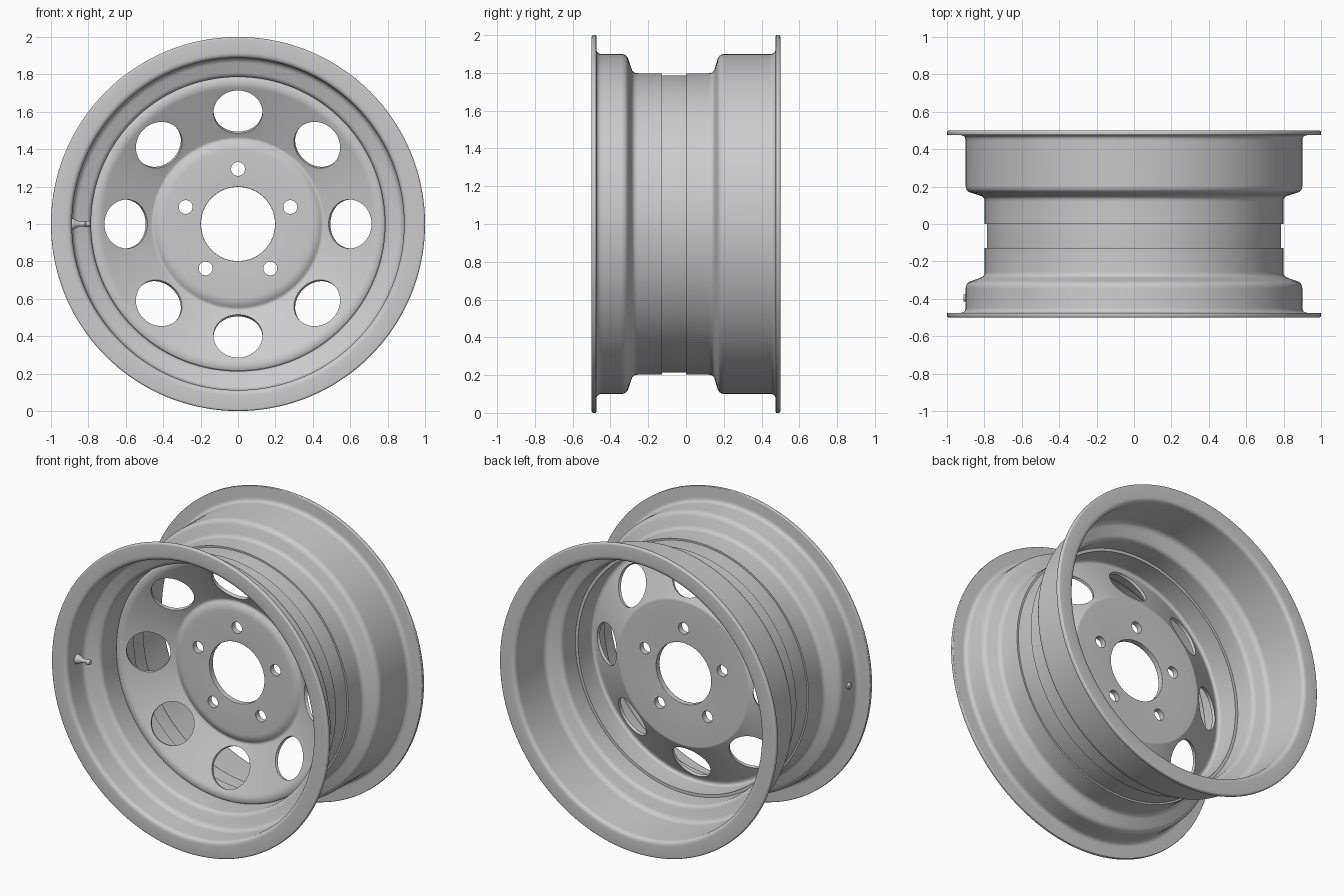
import bpy, bmesh
from math import pi, sin, cos, radians
from mathutils import Vector, Matrix

if "Cube" in bpy.data.objects:
    bpy.data.objects.remove(bpy.data.objects["Cube"])

SEGMENTS = 144
CENTRE = (0, 0, 1)


def rounded(points, steps=5):
    """Turn (radius, y, setback) corners into a closed profile with rounded corners."""
    out = []
    for i, (r, y, d) in enumerate(points):
        p = Vector((r, y))
        if d == 0:
            out.append(p)
            continue
        a = Vector(points[i - 1][:2])
        b = Vector(points[(i + 1) % len(points)][:2])
        a = p + (a - p).normalized() * d
        b = p + (b - p).normalized() * d
        for k in range(steps + 1):
            t = k / steps
            out.append(a * (1 - t) ** 2 + p * 2 * t * (1 - t) + b * t * t)
    return out


def smooth(obj, angle=30):
    bpy.ops.object.select_all(action='DESELECT')
    obj.select_set(True)
    bpy.context.view_layer.objects.active = obj
    bpy.ops.object.shade_smooth_by_angle(angle=radians(angle))


def add_object(name, bm, location):
    mesh = bpy.data.meshes.new(name)
    bm.to_mesh(mesh)
    bm.free()
    obj = bpy.data.objects.new(name, mesh)
    obj.location = location
    bpy.context.collection.objects.link(obj)
    return obj


def lathe(name, points, segments=SEGMENTS, location=CENTRE):
    """Revolve a closed (radius, y) profile about the y axis."""
    profile = rounded(points)
    bm = bmesh.new()
    rings = []
    for s in range(segments):
        a = 2 * pi * s / segments
        rings.append([bm.verts.new((p.x * cos(a), p.y, p.x * sin(a))) for p in profile])
    n = len(profile)
    for s in range(segments):
        r0, r1 = rings[s], rings[(s + 1) % segments]
        for k in range(n):
            m = (k + 1) % n
            if profile[k].x + profile[m].x > 1e-6:
                bm.faces.new((r0[k], r0[m], r1[m], r1[k]))
    bmesh.ops.remove_doubles(bm, verts=bm.verts, dist=1e-5)
    bmesh.ops.recalc_face_normals(bm, faces=bm.faces)
    return add_object(name, bm, location)


# Front half of the barrel, with its outer flange
front_rim = lathe("front_rim", [
    (.798, -.127, 0), (.798, -.28, .025), (.900, -.315, .03), (.900, -.475, .03),
    (1.00, -.475, .006), (1.00, -.50, .012), (.888, -.50, .03), (.888, -.327, .03),
    (.786, -.292, .025), (.786, -.127, 0)])

# Rear half of the barrel, deeper than the front
rear_rim = lathe("rear_rim", [
    (.798, 0, 0), (.798, .145, .025), (.900, .175, .03), (.900, .475, .03),
    (1.00, .475, .006), (1.00, .50, .012), (.888, .50, .03), (.888, .187, .03),
    (.786, .157, .025), (.786, 0, 0)])

# Dished centre disc: raised hub pad, sloping web, rolled outer flange
disc = lathe("wheel_disc", [
    (.198, -.012, .004), (.420, -.012, .025), (.455, .010, .012), (.752, -.152, .03),
    (.787, -.140, .015), (.787, .02, 0), (.767, .02, 0), (.767, -.125, .015),
    (.745, -.128, .012), (.470, .025, .006), (.198, .025, .004)])

# Cutters: eight round windows square to the web, five lug holes
cut = bmesh.new()
TILT = radians(28.6)


def cylinder(angle, distance, y, radius, depth, tilt, segments):
    # Cylinder axis lies along y, leaned towards the wheel axis
    m = (Matrix.Rotation(-angle, 4, 'Y') @ Matrix.Translation((distance, y, 0))
         @ Matrix.Rotation(tilt, 4, 'Z') @ Matrix.Rotation(pi / 2, 4, 'X'))
    bmesh.ops.create_cone(cut, cap_ends=True, segments=segments, radius1=radius,
                          radius2=radius, depth=depth, matrix=m)


for i in range(8):
    cylinder(i * pi / 4, .604, -.06, .131, .13, -TILT, 64)
for i in range(5):
    cylinder(pi / 2 + i * 2 * pi / 5, .294, 0, .037, .2, 0, 32)
cutter = add_object("hole_cutter", cut, CENTRE)
cutter.hide_render = True

boolean = disc.modifiers.new("holes", 'BOOLEAN')
boolean.operation = 'DIFFERENCE'
boolean.solver = 'EXACT'
boolean.object = cutter
bpy.context.view_layer.objects.active = disc
bpy.ops.object.modifier_apply(modifier=boolean.name)
bpy.data.objects.remove(cutter)

# Valve: button outside the barrel, tapered base and stem pointing inwards
valve = lathe("valve_stem", [
    (0, -.02, 0), (.020, -.02, .006), (.020, 0, 0), (.030, 0, .003), (.030, .012, .003),
    (.013, .045, .006), (.012, .075, 0), (.016, .078, 0), (.016, .102, .004), (0, .102, 0)],
    segments=32, location=(-.892, -.395, 1))
valve.rotation_euler = (0, 0, -pi / 2)

for part in (front_rim, rear_rim, disc, valve):
    smooth(part)
